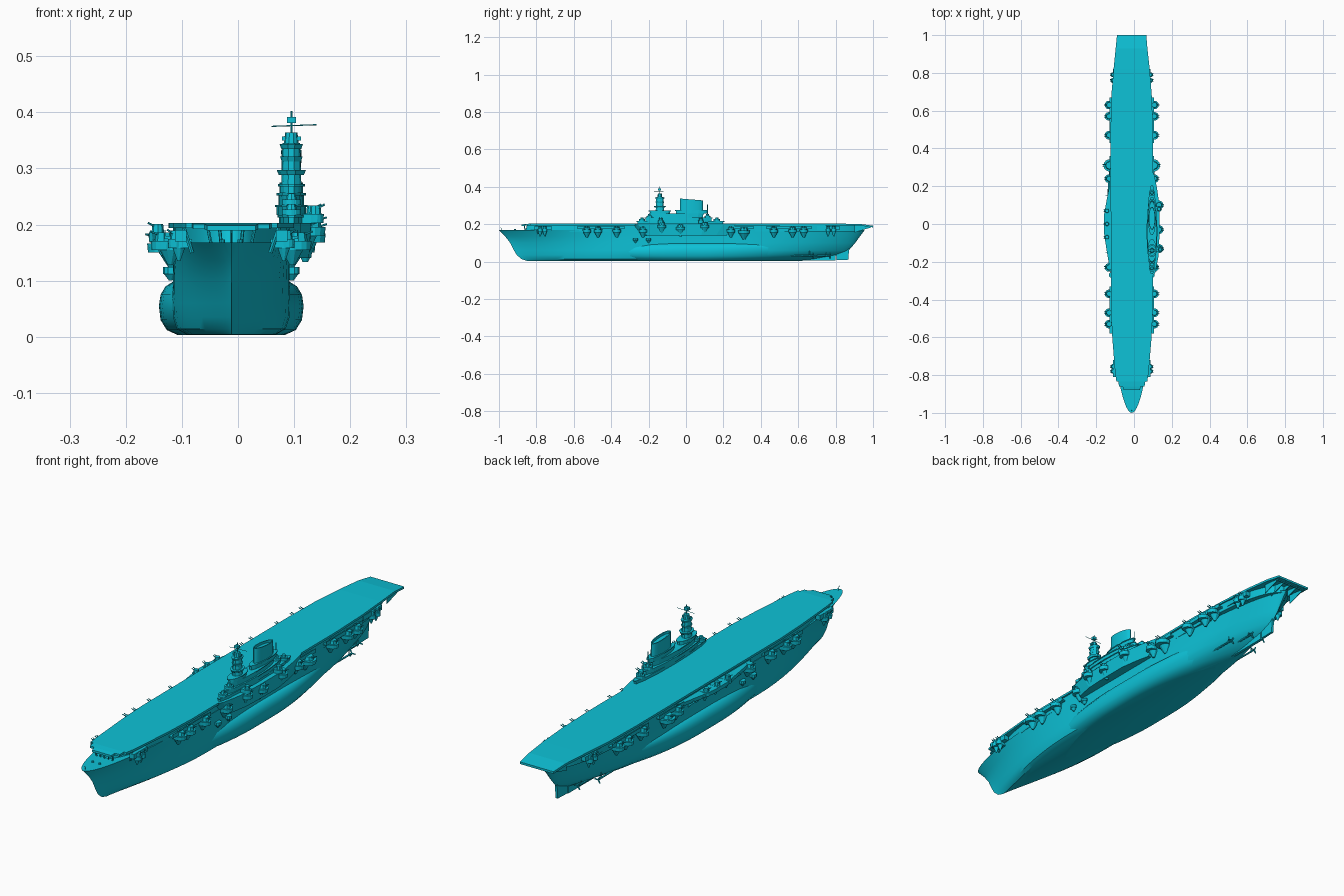
import bpy, bmesh, math
from mathutils import Vector, Matrix

CX = -0.012  # hull centreline
PAINT = bpy.data.materials.new("cyan_paint")
PAINT.diffuse_color = (0.004, 0.54, 0.68, 1)


def finish(name, bm, smooth=False):
    bmesh.ops.remove_doubles(bm, verts=bm.verts, dist=1e-5)
    bmesh.ops.recalc_face_normals(bm, faces=bm.faces)
    me = bpy.data.meshes.new(name)
    bm.to_mesh(me)
    bm.free()
    me.materials.append(PAINT)
    ob = bpy.data.objects.new(name, me)
    bpy.context.collection.objects.link(ob)
    if smooth:
        bpy.ops.object.select_all(action='DESELECT')
        ob.select_set(True)
        bpy.context.view_layer.objects.active = ob
        bpy.ops.object.shade_smooth_by_angle(angle=math.radians(35))
    return ob


def skin(bm, rings):
    vs = [[bm.verts.new(p) for p in r] for r in rings]
    n = len(rings[0])
    for a, b in zip(vs, vs[1:]):
        for i in range(n):
            bm.faces.new((a[i], a[(i + 1) % n], b[(i + 1) % n], b[i]))
    bm.faces.new(vs[0])
    bm.faces.new(vs[-1])


def loft(name, levels, tf, ta, n=40):
    """Waterlines stacked upward: (z, bow y, stern y, half width, bow power, stern power)."""
    rings = []
    for z, y0, y1, w, pf, pa in levels:
        right, left = [], []
        for i in range(n + 1):
            t = (1 - math.cos(math.pi * i / n)) / 2
            h = w
            if t < tf:
                h *= max(0, 1 - (1 - t / tf) ** 2) ** pf
            if t > 1 - ta:
                h *= max(0, 1 - (1 - (1 - t) / ta) ** 2) ** pa
            y = y0 + (y1 - y0) * t
            right.append((CX + h, y, z))
            left.append((CX - h, y, z))
        rings.append(right + left[-2:0:-1])
    bm = bmesh.new()
    skin(bm, rings)
    return finish(name, bm, True)


def prism(bm, pts, z0, z1, s0=1.0, s1=1.0):
    cx = sum(p[0] for p in pts) / len(pts)
    cy = sum(p[1] for p in pts) / len(pts)
    skin(bm, [[(cx + (x - cx) * s, cy + (y - cy) * s, z) for x, y in pts] for z, s in ((z0, s0), (z1, s1))])


def box(bm, x0, x1, y0, y1, z0, z1):
    prism(bm, [(x0, y0), (x1, y0), (x1, y1), (x0, y1)], z0, z1)


def oval(cx, cy, rx, ry, n=14):
    return [(cx + rx * math.cos(2 * math.pi * i / n), cy + ry * math.sin(2 * math.pi * i / n)) for i in range(n)]


def cyl(bm, x, y, z0, z1, r0, r1, n=10):
    skin(bm, [[(px, py, z) for px, py in oval(x, y, r, r, n)] for z, r in ((z0, r0), (z1, r1))])


def rod(bm, a, b, r, n=6):
    a, b = Vector(a), Vector(b)
    d = b - a
    m = Matrix.Translation((a + b) / 2) @ d.to_track_quat('Z', 'Y').to_matrix().to_4x4()
    bmesh.ops.create_cone(bm, cap_ends=True, segments=n, radius1=r, radius2=r, depth=d.length, matrix=m)


# Hull, side bulges and hangar walls
loft("hull", [(0.004, -0.85, 0.62, 0.08, 1.3, 1.1), (0.014, -0.88, 0.70, 0.097, 1.25, 1.05),
              (0.035, -0.905, 0.81, 0.104, 1.2, 0.95), (0.06, -0.92, 0.87, 0.105, 1.15, 0.85),
              (0.10, -0.94, 0.905, 0.104, 1.0, 0.72), (0.135, -0.967, 0.93, 0.104, 0.8, 0.62),
              (0.168, -1.0, 0.955, 0.105, 0.53, 0.55)], 0.36, 0.36)
loft("side_bulge", [(0.003, -0.45, 0.50, 0.095, 0.9, 0.9), (0.012, -0.55, 0.60, 0.115, 0.9, 0.9),
                    (0.03, -0.62, 0.68, 0.126, 0.9, 0.9), (0.055, -0.64, 0.72, 0.129, 0.9, 0.9),
                    (0.075, -0.62, 0.74, 0.126, 0.9, 0.9), (0.09, -0.58, 0.74, 0.117, 0.9, 0.9),
                    (0.098, -0.55, 0.72, 0.104, 0.9, 0.9)], 0.45, 0.45)
loft("hangar_walls", [(0.16, -0.86, 0.945, 0.103, 0.5, 0.5), (0.194, -0.85, 0.945, 0.104, 0.5, 0.5)], 0.25, 0.2)

# Keel fin, rudder and propeller shafts
bm = bmesh.new()
skin(bm, [[(CX + s, y, z) for y, z in ((0.45, 0.004), (0.80, 0.006), (0.80, 0.06), (0.5, 0.06))] for s in (-0.006, 0.006)])
skin(bm, [[(CX + s, y, z) for y, z in ((0.805, 0.008), (0.868, 0.010), (0.872, 0.07), (0.80, 0.07))] for s in (-0.005, 0.005)])
finish("rudder_and_keel_fin", bm)
bm = bmesh.new()
for s in (-1, 1):
    for off, y in ((0.030, 0.77), (0.06, 0.68)):
        x = CX + s * off
        rod(bm, (x, y - 0.22, 0.034), (x, y, 0.032), 0.004)
        rod(bm, (x, y - 0.02, 0.032), (x, y - 0.02, 0.065), 0.002)
        for k in range(3):
            a = k * 2.094
            rod(bm, (x, y, 0.032), (x + 0.016 * math.cos(a), y, 0.032 + 0.016 * math.sin(a)), 0.003)
finish("propeller_shafts", bm)

# Flight deck with lowered ends: (y, left x, right x, top z)
bm = bmesh.new()
deck = [(-0.88, -0.055, 0.031, 0.198), (-0.86, -0.060, 0.036, 0.201), (-0.859, -0.080, 0.056, 0.201),
        (-0.835, -0.082, 0.060, 0.203), (-0.834, -0.093, 0.070, 0.203),
        (-0.79, -0.100, 0.077, 0.203), (-0.6, -0.115, 0.093, 0.203), (-0.45, -0.122, 0.10, 0.203),
        (0.5, -0.124, 0.10, 0.203), (0.68, -0.12, 0.094, 0.203), (0.82, -0.108, 0.083, 0.203),
        (0.93, -0.097, 0.071, 0.201), (1.0, -0.090, 0.065, 0.192)]
skin(bm, [[(l, y, z - 0.009), (r, y, z - 0.009), (r, y, z), (l, y, z)] for y, l, r, z in deck])
finish("flight_deck", bm)

# Brackets holding the deck ends
bm = bmesh.new()
for k in (-1, -0.5, 0, 0.5, 1):
    x = CX + k * 0.066
    skin(bm, [[(x + s, y, z) for y, z in ((0.90, 0.194), (0.99, 0.188), (0.99, 0.183), (0.90, 0.155))] for s in (-0.0015, 0.0015)])
    rod(bm, (CX + k * 0.042, -0.865, 0.195), (CX + k * 0.036, -0.86, 0.166), 0.003)
    rod(bm, (CX + k * 0.085, -0.80, 0.195), (CX + k * 0.07, -0.79, 0.15), 0.004)
box(bm, CX - 0.072, CX + 0.072, 0.975, 0.98, 0.182, 0.192)
finish("deck_end_brackets", bm)

# Bow deck fittings
bm = bmesh.new()
for s in (-1, 1):
    cyl(bm, CX + s * 0.016, -0.915, 0.166, 0.173, 0.005, 0.005)
rod(bm, (CX, -0.985, 0.166), (CX, -0.99, 0.185), 0.001)
finish("bow_winches", bm)

# Side galleries: widened midship platforms plus narrow walkways
bm = bmesh.new()
prism(bm, [(-0.10, -0.30), (-0.130, -0.23), (-0.148, -0.12), (-0.160, -0.04), (-0.160, 0.04),
           (-0.146, 0.12), (-0.130, 0.20), (-0.10, 0.26)], 0.168, 0.185, 0.92, 1)
prism(bm, [(0.08, -0.30), (0.112, -0.26), (0.130, -0.17), (0.135, -0.05), (0.135, 0.10),
           (0.120, 0.2), (0.105, 0.27), (0.08, 0.27)], 0.140, 0.203, 0.8, 1)
for s in (-1, 1):
    for y0, y1 in ((-0.58, -0.33), (0.20, 0.36), (0.43, 0.67)):
        box(bm, *sorted((CX + s * 0.10, CX + s * 0.119)), y0, y1, 0.174, 0.180)
        box(bm, *sorted((CX + s * 0.117, CX + s * 0.119)), y0, y1, 0.174, 0.190)
    for y0, y1 in ((-0.81, -0.72), (0.70, 0.82)):
        box(bm, *sorted((CX + s * 0.08, CX + s * 0.100)), y0, y1, 0.170, 0.190)
for i in range(7):
    y = -0.15 + i * 0.05
    skin(bm, [[(x, y + d, z) for x, z in ((-0.112, 0.174), (-0.15, 0.174), (-0.112, 0.14))] for d in (-0.0015, 0.0015)])
finish("side_galleries", bm)

# Gun platforms: flared cone, tub, mount and twin barrels
tubs, guns = bmesh.new(), bmesh.new()


def gun(x, y, s, z, r, apex):
    cyl(tubs, x - s * r * 0.5, y, apex, z, r * 0.2, r * 0.85)
    cyl(tubs, x, y, z, z + 0.016, r * 0.95, r, 14)
    box(tubs, *sorted((x, x - s * 0.03)), y - r * 0.8, y + r * 0.8, z, z + 0.016)
    cyl(guns, x, y, z + 0.016, z + 0.031, r * 0.7, r * 0.6, 8)
    for d in (-0.005, 0.005):
        rod(guns, (x, y + d, z + 0.024), (x + s * r * 1.1, y + d, z + 0.033), 0.0018)


for s in (-1, 1):
    for y in (-0.53, -0.47, -0.37, -0.23, 0.24, 0.47, 0.57, 0.63):
        gun(CX + s * 0.120, y, s, 0.155, 0.023, 0.128)
    gun(CX + s * 0.118, 0.31, s, 0.15, 0.032, 0.118)
    for y in (-0.78, -0.755, 0.76, 0.79):
        gun(CX + s * 0.100, y, s, 0.158, 0.013, 0.135)
    for y in (-0.27, -0.20):
        cyl(tubs, CX + s * 0.108, y, 0.100, 0.112, 0.003, 0.012)
        cyl(tubs, CX + s * 0.108, y, 0.112, 0.124, 0.014, 0.014)
for y in (-0.07, 0.0, 0.07):
    gun(-0.143, y, -1, 0.170, 0.016, 0.145)
for y, z in ((-0.13, 0.180), (-0.03, 0.168), (0.10, 0.180)):
    gun(0.132, y, 1, z, 0.024, z - 0.035)
gun(0.138, -0.135, 1, 0.203, 0.015, 0.19)
gun(0.132, 0.08, 1, 0.203, 0.015, 0.19)
finish("gun_platforms", tubs)
finish("deck_guns", guns)

# Island base, stepped toward both ends
bm = bmesh.new()
IX = 0.095
for y, rx, ry, z0, z1 in ((-0.03, 0.022, 0.235, 0.195, 0.217), (-0.04, 0.026, 0.18, 0.217, 0.235),
                          (-0.05, 0.023, 0.145, 0.235, 0.256), (-0.14, 0.021, 0.055, 0.256, 0.272),
                          (0.03, 0.018, 0.085, 0.256, 0.275)):
    prism(bm, oval(IX, y, rx, ry), z0, z1)
    prism(bm, oval(IX, y, rx + 0.003, ry + 0.006), z1 - 0.004, z1)
for y, z in ((-0.235, 0.217), (-0.195, 0.235), (0.115, 0.235), (0.165, 0.217)):
    cyl(bm, IX, y, z, z + 0.010, 0.017, 0.017, 12)
    cyl(bm, IX, y, z + 0.010, z + 0.020, 0.010, 0.007, 8)
finish("island_base", bm)

# Bridge tower with flared platforms, and mast
bm = bmesh.new()
TY = -0.14
prism(bm, oval(IX, TY, 0.017, 0.022, 10), 0.25, 0.345, 1.1, 0.9)
for z, rx, ry in ((0.288, 0.026, 0.034), (0.312, 0.020, 0.025), (0.335, 0.021, 0.028)):
    prism(bm, oval(IX, TY, rx, ry, 10), z, z + 0.009, 0.85, 1)
cyl(bm, IX, TY, 0.345, 0.364, 0.013, 0.011)
box(bm, IX - 0.017, IX + 0.017, TY - 0.006, TY + 0.006, 0.350, 0.357)
rod(bm, (IX, TY, 0.36), (IX, TY, 0.402), 0.002)
box(bm, IX - 0.008, IX + 0.008, TY - 0.009, TY + 0.006, 0.381, 0.392)
rod(bm, (0.06, TY, 0.375), (0.14, TY, 0.378), 0.001)
rod(bm, (IX, TY - 0.03, 0.374), (IX, TY + 0.02, 0.374), 0.001)
finish("bridge_tower", bm)

# Funnel with slanted cap
bm = bmesh.new()
skin(bm, [[(x, y, z + k * (y - 0.03)) for x, y in oval(IX, 0.03, rx, ry, 20)]
          for z, rx, ry, k in ((0.25, 0.017, 0.062, 0), (0.332, 0.018, 0.061, -0.08),
                               (0.332, 0.014, 0.055, -0.08), (0.322, 0.014, 0.055, -0.08))])
finish("funnel", bm, True)
bm = bmesh.new()
rod(bm, (IX, 0.115, 0.25), (IX, 0.115, 0.305), 0.0015)
finish("aft_aerial", bm)
